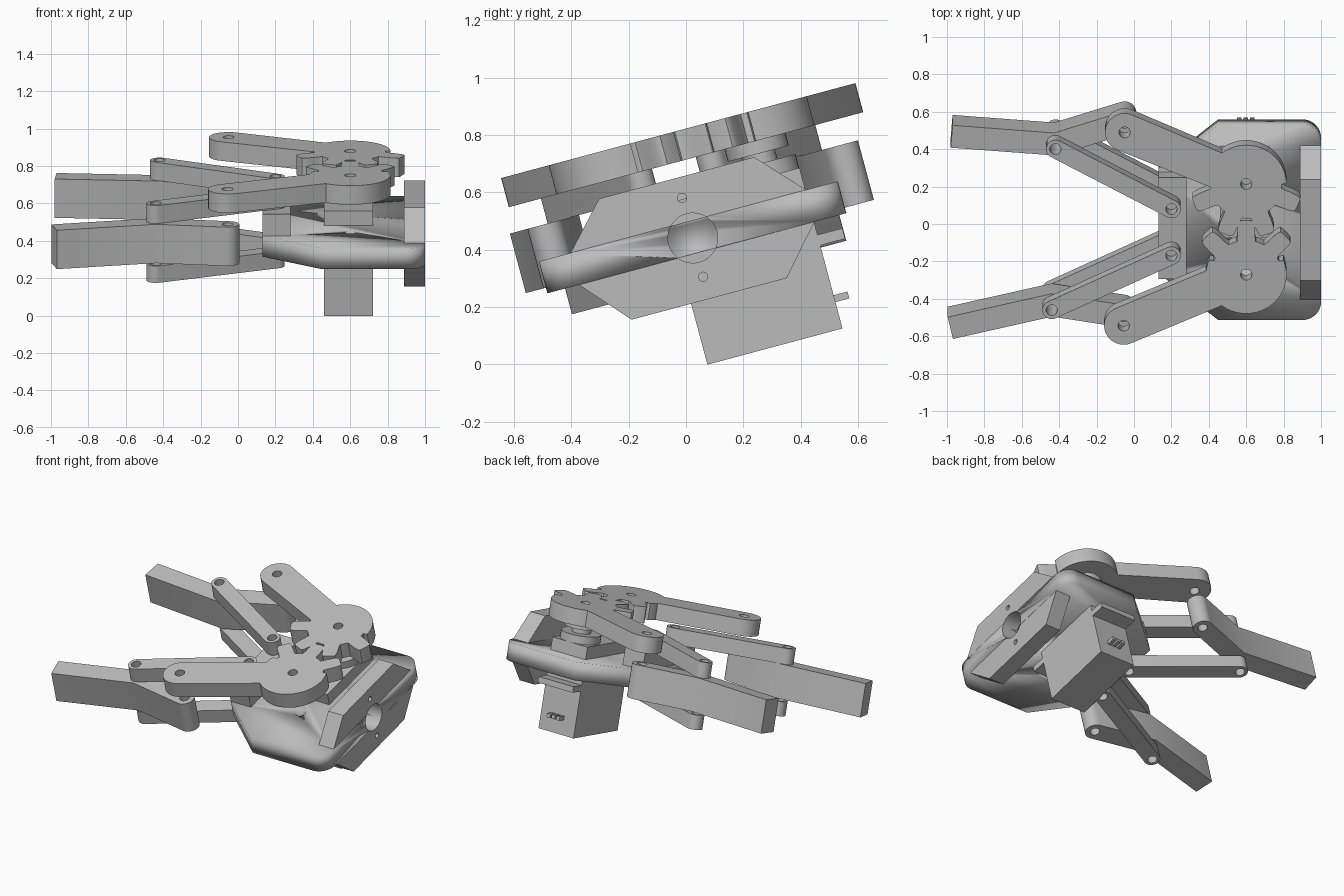
import bpy
from math import sin, cos, asin, atan2, pi, radians, hypot
from mathutils import Matrix

if "Cube" in bpy.data.objects:
    bpy.data.objects.remove(bpy.data.objects["Cube"])

grey = bpy.data.materials.new("plain_grey")
grey.use_nodes = True
grey.diffuse_color = (0.5, 0.5, 0.5, 1)
grey.node_tree.nodes["Principled BSDF"].inputs["Base Color"].default_value = (0.5, 0.5, 0.5, 1)

TILT = Matrix.Rotation(radians(15), 4, 'X')          # whole gripper leans back
SIDEWAYS = Matrix(((0, 0, 1, 0), (1, 0, 0, 0), (0, 1, 0, 0), (0, 0, 0, 1)))
MID = 0.137                                           # centre line of the base


def arc(c, r, a0, a1, n=16):
    return [(c[0] + r * cos(a0 + (a1 - a0) * i / n), c[1] + r * sin(a0 + (a1 - a0) * i / n))
            for i in range(n + 1)]


def hole(c, r=0.03, n=24):
    return arc(c, r, 0, 2 * pi, n)[:-1]


def slab(name, loops, lo, hi, turn=Matrix()):
    """Extrude an outline (first loop) with holes (other loops) from lo to hi."""
    cu = bpy.data.curves.new(name, 'CURVE')
    cu.dimensions, cu.fill_mode, cu.extrude = '2D', 'BOTH', (hi - lo) / 2
    for pts in loops:
        sp = cu.splines.new('POLY')
        sp.points.add(len(pts) - 1)
        for p, q in zip(sp.points, pts):
            p.co = (q[0], q[1], 0, 1)
        sp.use_cyclic_u = True
    ob = bpy.data.objects.new(name, cu)
    bpy.context.collection.objects.link(ob)
    ob.matrix_world = TILT @ turn @ Matrix.Translation((0, 0, (lo + hi) / 2))
    bpy.ops.object.select_all(action='DESELECT')
    ob.select_set(True)
    bpy.context.view_layer.objects.active = ob
    bpy.ops.object.convert(target='MESH')
    ob = bpy.context.object
    ob.data.materials.clear()
    ob.data.materials.append(grey)
    bpy.ops.object.shade_smooth_by_angle(angle=radians(35))
    return ob


def rect(x0, x1, y0, y1):
    return [(x0, y0), (x1, y0), (x1, y1), (x0, y1)]


def bar(a, b, r):
    t = atan2(b[1] - a[1], b[0] - a[0])
    return arc(b, r, t - pi / 2, t + pi / 2) + arc(a, r, t + pi / 2, t + 3 * pi / 2)


def gear_arm(c, e, face, span, phase):
    """Arm ending at e whose hub at c carries teeth around the direction face."""
    hub, root, tip, half = 0.215, 0.19, 0.3, 0.105
    t = atan2(e[1] - c[1], e[0] - c[0])
    d = asin(half / hub)
    pts = arc(e, half, t - pi / 2, t + pi / 2)
    n = 220
    for i in range(n + 1):
        a = t + d + (2 * pi - 2 * d) * i / n
        off = (a - face + pi) % (2 * pi) - pi
        r = hub
        if abs(off) < span:
            k = min(1, max(0, 0.5 + 0.85 * cos(8 * off + phase)))
            r = root + (tip - root) * k * k * (3 - 2 * k)
        pts.append((c[0] + r * cos(a), c[1] + r * sin(a)))
    return pts


def finger(a, b, tip, r):
    """Bent bar: rounded at a, bending at b, cut square at tip."""
    t1 = atan2(b[1] - a[1], b[0] - a[0])
    t2 = atan2(tip[1] - b[1], tip[0] - b[0])
    tm, rm = (t1 + t2) / 2 if abs(t1 - t2) < pi else (t1 + t2) / 2 + pi, r
    if abs(t1 - t2) > pi:
        rm = r / cos((2 * pi - abs(t1 - t2)) / 2)
    else:
        rm = r / cos((t1 - t2) / 2)

    def side(p, t, s, w):
        return (p[0] - s * w * sin(t), p[1] + s * w * cos(t))
    return (arc(a, r, t1 + pi / 2, t1 + 3 * pi / 2) +
            [side(b, tm, -1, rm), side(tip, t2, -1, r), side(tip, t2, 1, r), side(b, tm, 1, rm)])


# Base plate with rounded rear corners, and front block carrying the links
half, cr = 0.54, 0.1
base = [(0.13, MID - 0.28), (0.45, MID - half)]
base += arc((1 - cr, MID - half + cr), cr, -pi / 2, 0, 10)
base += arc((1 - cr, MID + half - cr), cr, 0, pi / 2, 10)
base += [(0.45, MID + half), (0.13, MID + 0.28)]
base_plate = slab("base_plate", [base, hole((0.6, -0.068))], 0.365, 0.48)
slab("link_block", [rect(0.13, 0.28, MID - 0.28, MID + 0.28)], 0.48, 0.6)

# Eight-sided mounting plate at the wrist
octagon = [(MID + s * h, w) for s, h, w in (
    (-1, 0.28, 0.2), (1, 0.28, 0.2), (1, 0.43, 0.37), (1, 0.43, 0.475),
    (1, 0.28, 0.637), (-1, 0.28, 0.637), (-1, 0.43, 0.475), (-1, 0.43, 0.37))]
slab("mounting_plate", [octagon, hole((MID, 0.42), 0.087, 40),
     hole((MID, 0.565), 0.016), hole((MID, 0.28), 0.016)], 0.888, 0.999, SIDEWAYS)

# Matching bore through the rear of the base
cutter = slab("bore_cutter", [hole((MID, 0.42), 0.087, 40)], 0.888, 1.1, SIDEWAYS)
cutter.hide_render = True
cutter.hide_set(True)
bore = base_plate.modifiers.new("bore", 'BOOLEAN')
bore.operation, bore.object, bore.solver = 'DIFFERENCE', cutter, 'EXACT'

# Motor: body, ears, cable pins and stepped output shaft
slab("motor_body", [rect(0.46, 0.722, 0.072, 0.56)], -0.02, 0.56)
slab("motor_ears", [rect(0.46, 0.722, -0.02, 0.65)], 0.28, 0.318)
for i in range(3):
    x = 0.55 + 0.035 * i
    slab("motor_pin", [rect(x, x + 0.025, 0.55, 0.61)], 0.075, 0.1)
for r, lo, hi in ((0.125, 0.56, 0.61), (0.06, 0.61, 0.645), (0.11, 0.645, 0.69)):
    slab("motor_shaft", [hole((0.6, 0.434), r, 36)], lo, hi)

# Each side: hub, arm end, link base, link end, fingertip, tooth direction
sides = {
    "left": ((0.6, 0.434), (-0.05, 0.72), (0.2, 0.27), (-0.42, 0.602), (-0.975, 0.645),
             -pi / 2, pi / 2, pi),
    "right": ((0.6, -0.068), (-0.055, -0.35), (0.2, 0.012), (-0.44, -0.289), (-0.982, -0.415),
              pi / 2, radians(67.5), 0),
}
for side, (hub, elbow, root, knuckle, tip, face, span, phase) in sides.items():
    slab(side + "_gear_arm", [gear_arm(hub, elbow, face, span, phase), hole(hub), hole(elbow)],
         0.69, 0.795)
    for level, lo, hi in (("upper", 0.6, 0.7), ("lower", 0.272, 0.365)):
        slab(f"{side}_{level}_link", [bar(root, knuckle, 0.05), hole(root), hole(knuckle)], lo, hi)
    slab(side + "_finger", [finger(elbow, knuckle, tip, 0.062), hole(elbow), hole(knuckle)],
         0.385, 0.6)
